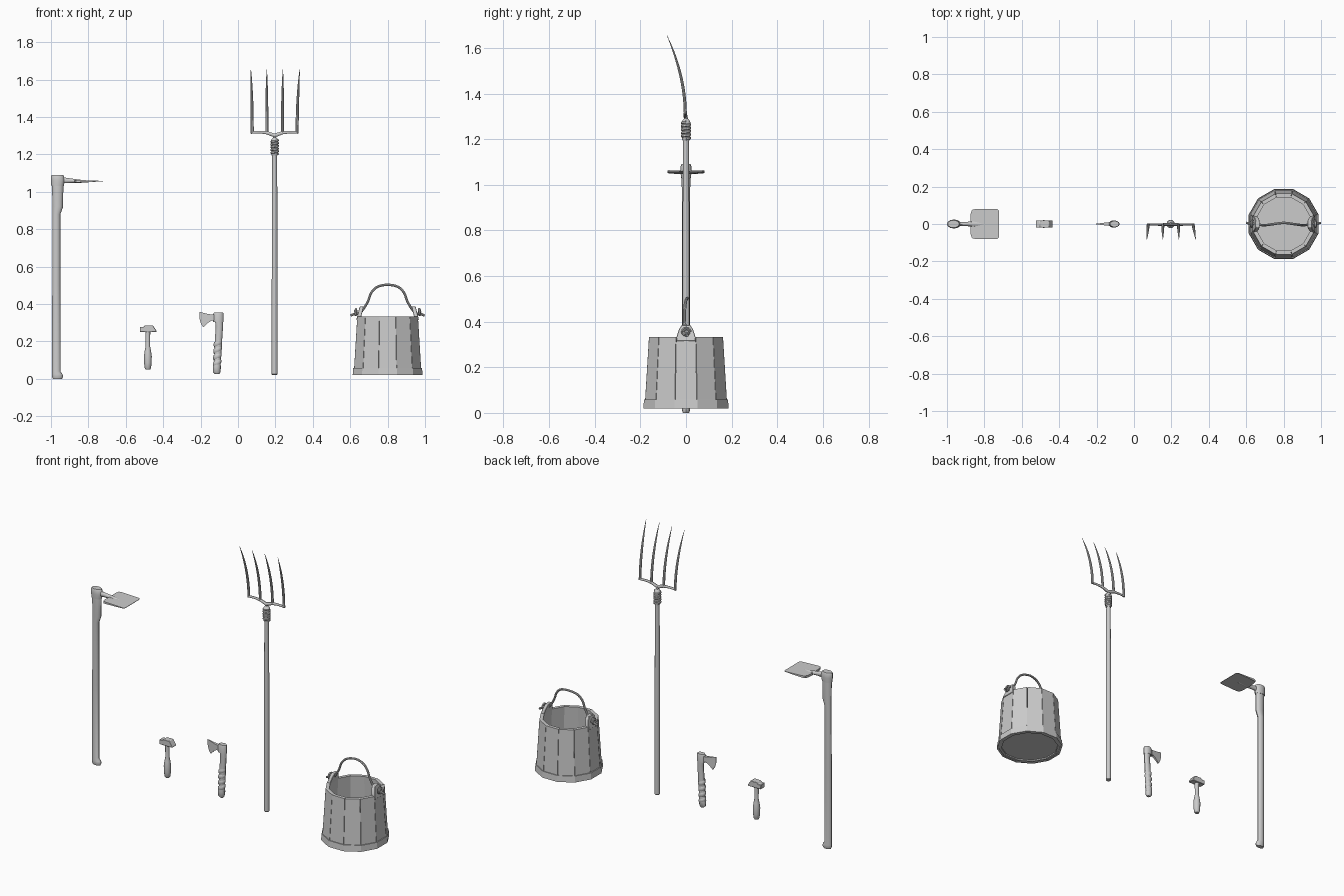
import bpy, bmesh, math
from mathutils import Vector

cube = bpy.data.objects.get("Cube")
if cube:
    bpy.data.objects.remove(cube, do_unlink=True)

GREY = (0.6, 0.6, 0.6, 1)
mat = bpy.data.materials.new("plain grey")
mat.use_nodes = True
mat.diffuse_color = GREY
mat.node_tree.nodes["Principled BSDF"].inputs["Base Color"].default_value = GREY
X, Y, Z = Vector((1, 0, 0)), Vector((0, 1, 0)), Vector((0, 0, 1))


def finish(name, bm, angle=35, bevel=0):
    bmesh.ops.recalc_face_normals(bm, faces=bm.faces)
    mesh = bpy.data.meshes.new(name)
    bm.to_mesh(mesh)
    bm.free()
    mesh.materials.append(mat)
    obj = bpy.data.objects.new(name, mesh)
    bpy.context.collection.objects.link(obj)
    if bevel:
        mod = obj.modifiers.new("soft_edges", "BEVEL")
        mod.width, mod.segments = bevel, 1
    bpy.ops.object.select_all(action="DESELECT")
    obj.select_set(True)
    bpy.context.view_layer.objects.active = obj
    bpy.ops.object.shade_smooth_by_angle(angle=math.radians(angle))
    return obj


def smooth_path(pts, steps=5):
    """Catmull-Rom through points of any dimension."""
    p = [Vector(q) for q in pts]
    p = [2 * p[0] - p[1]] + p + [2 * p[-1] - p[-2]]
    out = []
    for a, b, c, d in zip(p, p[1:], p[2:], p[3:]):
        for i in range(steps):
            t = i / steps
            out.append((2 * b + (c - a) * t + (2 * a - 5 * b + 4 * c - d) * t * t
                        + (3 * b - a - 3 * c + d) * t ** 3) / 2)
    return out + [p[-2]]


def sweep(name, pts, radii, ref=Y, n=10):
    """Tube along pts; radii are pairs (along ref, across ref)."""
    pts = [Vector(p) for p in pts]
    bm = bmesh.new()
    rings = []
    for i, p in enumerate(pts):
        t = (pts[min(i + 1, len(pts) - 1)] - pts[max(i - 1, 0)]).normalized()
        u = (ref - t * ref.dot(t)).normalized()
        v = t.cross(u)
        ru, rv = radii[i]
        rings.append([bm.verts.new(p + u * ru * math.cos(k * math.tau / n)
                                   + v * rv * math.sin(k * math.tau / n)) for k in range(n)])
    for a, b in zip(rings, rings[1:]):
        for k in range(n):
            bm.faces.new((a[k], a[k - 1], b[k - 1], b[k]))
    bm.faces.new(rings[0])
    bm.faces.new(rings[-1])
    return finish(name, bm)


def shaft(name, rows, n=12):
    """Upright handle from rows (z, left x, right x, y radius)."""
    bm = bmesh.new()
    rings = [[bm.verts.new(((l + r) / 2 + (r - l) / 2 * math.cos(k * math.tau / n),
                            ry * math.sin(k * math.tau / n), z)) for k in range(n)]
             for z, l, r, ry in rows]
    for a, b in zip(rings, rings[1:]):
        for k in range(n):
            bm.faces.new((a[k], a[k - 1], b[k - 1], b[k]))
    bm.faces.new(rings[0])
    bm.faces.new(rings[-1])
    return finish(name, bm)


def prism(name, outline, place, half, bevel=0):
    """Outline points (a, b); place(a, b, depth) puts them in space, half(a) is half depth."""
    bm = bmesh.new()
    lo, hi = [[bm.verts.new(place(a, b, s * half(a))) for a, b in outline] for s in (-1, 1)]
    bm.faces.new(lo)
    bm.faces.new(hi)
    for k in range(len(lo)):
        bm.faces.new((lo[k - 1], lo[k], hi[k], hi[k - 1]))
    return finish(name, bm, 30, bevel)


def upright(a, b, d):
    return (a, d, b)


def helix(name, x, z0, z1, turns, rx, ry, wire):
    steps = turns * 12
    pts = [(x(z0 + (z1 - z0) * i / steps) + rx * math.cos(i * math.tau / 12),
            ry * math.sin(i * math.tau / 12), z0 + (z1 - z0) * i / steps)
           for i in range(steps + 1)]
    return sweep(name, pts, [wire] * len(pts), Z, 6)


# Hoe
shaft("hoe_handle", [(0, -.99, -.94, .014), (.012, -.995, -.935, .018), (.025, -.995, -.938, .018),
                     (.04, -.994, -.95, .016), (.5, -.993, -.95, .017), (.88, -.992, -.95, .017),
                     (.92, -.992, -.935, .018), (1.03, -.994, -.934, .019), (1.08, -.994, -.935, .019)])
shaft("hoe_socket", [(1.03, -.998, -.932, .022), (1.06, -1, -.926, .024),
                     (1.083, -1, -.93, .023), (1.09, -.996, -.935, .02)])
sweep("hoe_neck", [(-.94, 0, 1.062), (-.9, 0, 1.06), (-.86, 0, 1.057), (-.8, 0, 1.055)],
      [(.012, .017), (.01, .013), (.016, .01), (.006, .005)])
half_blade = [(-.722, .07), (-.73, .08), (-.85, .08), (-.867, .075), (-.873, .055), (-.873, .02)]
prism("hoe_blade", half_blade + [(a, -b) for a, b in reversed(half_blade)],
      lambda a, b, d: (a, b, 1.054 + .5 * b * b + d), lambda a: .001 + .04 * (-.72 - a))

# Hammer
shaft("hammer_handle", [(z, -.482 - r, -.482 + r, r) for z, r in
                        ((.05, .012), (.058, .017), (.085, .02), (.12, .021), (.15, .017),
                         (.175, .012), (.25, .013), (.285, .012))])
prism("hammer_head", [(-.525, .25), (-.435, .25), (-.435, .256), (-.455, .286),
                      (-.498, .286), (-.505, .278), (-.525, .278)],
      upright, lambda a: .02, .002)

# Hatchet
shaft("hatchet_handle", [(.025, -.122, -.1, .009), (.035, -.133, -.094, .016), (.065, -.135, -.092, .018),
                         (.09, -.128, -.094, .016), (.15, -.126, -.088, .016), (.22, -.123, -.084, .015),
                         (.28, -.119, -.08, .015), (.32, -.125, -.08, .017), (.352, -.125, -.08, .015)])
helix("hatchet_wrap", lambda z: -.113 + .04 * (z - .06), .06, .2, 4, .019, .015, (.012, .004))
shaft("hatchet_eye", [(.305, -.133, -.077, .019), (.345, -.133, -.077, .019), (.355, -.128, -.08, .016)])
prism("hatchet_blade", [(-.12, .31), (-.14, .312), (-.16, .3), (-.185, .275), (-.198, .295), (-.207, .325),
                        (-.206, .358), (-.17, .349), (-.14, .344), (-.12, .344)],
      upright, lambda a: .001 + .12 * (a + .207))

# Pitchfork
FX = .196
shaft("fork_handle", [(z, FX - r, FX + r, r) for z, r in
                      ((.02, .012), (.025, .016), (.4, .016), (1.0, .014), (1.2, .013), (1.27, .013))])
shaft("fork_socket", [(z, FX - r, FX + r, r) for z, r in
                      ((1.195, .016), (1.2, .018), (1.275, .019), (1.283, .015), (1.29, .008), (1.305, .007))])
helix("fork_binding", lambda z: FX, 1.202, 1.275, 5, .018, .018, (.007, .005))
sweep("fork_crossbar", [(FX + s * dx, -.003, z) for s, dx, z in
                        ((-1, .126, 1.317), (-1, .08, 1.319), (-1, .042, 1.316), (1, 0, 1.301),
                         (1, .042, 1.316), (1, .08, 1.319), (1, .126, 1.317))],
      [(.006, .007), (.006, .007), (.007, .009), (.009, .011), (.007, .009), (.006, .007), (.006, .007)])
for i, (low, high) in enumerate(((-.12, -.127), (-.042, -.042), (.042, .044), (.12, .134))):
    path, radii = [], []
    for k in range(11):
        t = k / 10
        path.append((FX + low + (high - low) * t * t, -.003 - .08 * t ** 1.9, 1.312 + .342 * t))
        r = .0075 * (1 - t ** 3) + .0008
        radii.append((r * .8, r))
    sweep(f"fork_tine_{i + 1}", path, radii, n=8)

# Bucket, with rings of twelve flat sides
BX, SIDES = .8, 12
CORNER = 1 / math.cos(math.pi / SIDES)


def ring_solid(name, outer0, outer1, thick, z0, z1, gap=0):
    """Ring of separate wedge blocks, narrowing from outer0 to outer1."""
    bm = bmesh.new()
    for k in range(SIDES):
        quads = []
        for z, r in ((z0, outer0), (z1, outer1)):
            quad = []
            for rad, s in ((r, -1), (r, 1), (r - thick, 1), (r - thick, -1)):
                ang = (k + s * (.5 - gap * (rad == r))) * math.tau / SIDES
                quad.append(bm.verts.new((BX + rad * CORNER * math.cos(ang),
                                          rad * CORNER * math.sin(ang), z)))
            quads.append(quad)
        a, b = quads
        bm.faces.new(a)
        bm.faces.new(b)
        for j in range(4):
            bm.faces.new((a[j - 1], a[j], b[j], b[j - 1]))
    return finish(name, bm, 20)


ring_solid("bucket_staves", .181, .162, .02, .022, .333, .012)
ring_solid("bucket_hoop", .187, .184, .012, .02, .058)
floor = [(.168 * CORNER * math.cos((k + .5) * math.tau / SIDES),
          .168 * CORNER * math.sin((k + .5) * math.tau / SIDES)) for k in range(SIDES)]
prism("bucket_floor", floor, lambda a, b, d: (BX + a, b, .037 + d), lambda a: .008)

# Bucket lugs with wire eyes on both sides
half_lug = [(.043, .315), (.04, .338), (.03, .368), (.018, .386)]
lug = half_lug + [(-a, b) for a, b in reversed(half_lug)]
for side, s in (("left", 1), ("right", -1)):
    prism(f"bucket_lug_{side}", lug,
          lambda a, b, d: (BX + s * (.152 - .25 * (b - .333)) + d, a, b), lambda a: .011, .002)
    coil = [(BX + s * (.168 + .004 * k / 12), (.021 - .0006 * k) * math.cos(k * math.tau / 12),
             .355 + (.021 - .0006 * k) * math.sin(k * math.tau / 12)) for k in range(19)]
    sweep(f"bucket_eye_{side}", coil, [(.006, .005)] * len(coil), X, 6)

# Bucket carrying handle
half_arch = [(-.198, .338), (-.18, .346), (-.15, .352), (-.125, .38), (-.103, .42), (-.088, .46), (-.055, .492)]
arch = half_arch + [(0, .503)] + [(-a, b) for a, b in reversed(half_arch)]
path = smooth_path([(BX + a, .006 * math.cos(a * 30), b) for a, b in arch], 4)
sweep("bucket_handle", path, [(.0065, .0065)] * len(path), n=8)
